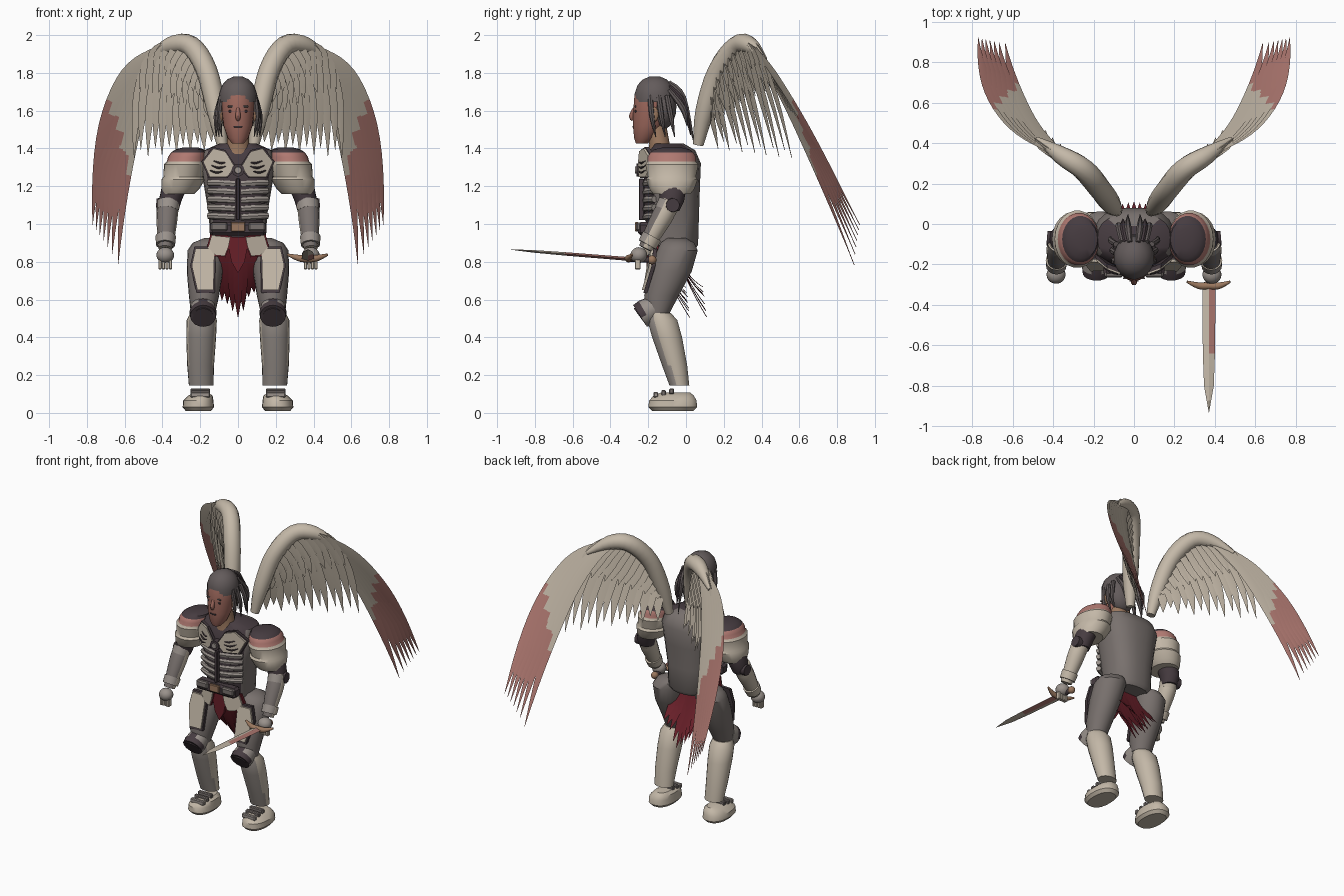
import bpy, bmesh, math, random
from mathutils import Vector as V

random.seed(4)
cube = bpy.data.objects.get("Cube")
if cube:
    bpy.data.objects.remove(cube, do_unlink=True)

def material(name, r, g, b):
    m = bpy.data.materials.new(name)
    m.use_nodes = True
    m.diffuse_color = (r, g, b, 1)
    m.node_tree.nodes["Principled BSDF"].inputs["Base Color"].default_value = (r, g, b, 1)
    return m

CREAM = material("cream", .55, .48, .39)
PINK = material("faded_pink", .43, .19, .165)
GREY = material("warm_grey", .19, .165, .155)
MID = material("pale_grey", .32, .285, .26)
DARK = material("dark_plum", .062, .045, .052)
RED = material("dark_red", .14, .014, .022)
SKIN = material("skin", .33, .135, .105)
TAN = material("tan", .33, .19, .115)
HAIR = material("hair", .125, .105, .105)

# ---- helpers ----
def finish(name, bm, mats, rule=None, angle=38):
    bmesh.ops.recalc_face_normals(bm, faces=bm.faces)
    for f in bm.faces:
        f.material_index = rule(f.calc_center_median(), f.normal) if rule else 0
    me = bpy.data.meshes.new(name)
    bm.to_mesh(me)
    bm.free()
    for m in mats:
        me.materials.append(m)
    ob = bpy.data.objects.new(name, me)
    bpy.context.collection.objects.link(ob)
    bpy.ops.object.select_all(action='DESELECT')
    ob.select_set(True)
    bpy.context.view_layer.objects.active = ob
    bpy.ops.object.shade_smooth_by_angle(angle=math.radians(angle))
    return ob

def skin(name, shells, mats, rule=None, angle=38):
    """Skin each list of rings into a closed shell."""
    bm = bmesh.new()
    for rings in shells:
        rows = [[bm.verts.new(p) for p in r] for r in rings]
        n = len(rows[0])
        for a, b in zip(rows, rows[1:]):
            for i in range(n):
                bm.faces.new((a[i], a[(i + 1) % n], b[(i + 1) % n], b[i]))
        bm.faces.new(rows[0])
        bm.faces.new(rows[-1])
    return finish(name, bm, mats, rule, angle)

def loft(name, rings, mats, rule=None, s=1, p=1.0, n=22):
    """Horizontal rings given as (z, x, y, rx, ry)."""
    def c(v):
        return math.copysign(abs(v) ** p, v)
    out = []
    for z, x, y, rx, ry in rings:
        a = [math.tau * i / n for i in range(n)]
        out.append([V((s * (x + rx * c(math.cos(t))), y + ry * c(math.sin(t)), z)) for t in a])
    return skin(name, [out], mats, rule)

def spline(pts, t):
    k = min(int(t * (len(pts) - 1)), len(pts) - 2)
    u = t * (len(pts) - 1) - k
    a, b, c, d = [V(pts[min(max(j, 0), len(pts) - 1)]) for j in range(k - 1, k + 3)]
    return .5 * (2 * b + (c - a) * u + (2 * a - 5 * b + 4 * c - d) * u ** 2 + (3 * b - a - 3 * c + d) * u ** 3)

def tube_rings(pts, ref, s=1, steps=12, n=10):
    """Rings along a path of (x, y, z, radius)."""
    out = []
    for k in range(steps + 1):
        q = spline(pts, k / steps)
        t = (spline(pts, min(1, (k + .5) / steps)) - spline(pts, max(0, (k - .5) / steps))).xyz.normalized()
        a = t.cross(V(ref)).normalized()
        b = t.cross(a)
        ring = [q.xyz + max(q.w, .001) * (a * math.cos(math.tau * i / n) + b * math.sin(math.tau * i / n)) for i in range(n)]
        out.append([V((s * v.x, v.y, v.z)) for v in ring])
    return out

def tube(name, pts, mats, ref=(0, 1, .1), s=1, rule=None, **kw):
    return skin(name, [tube_rings(pts, ref, s, **kw)], mats, rule)

def box(name, loc, size, mat, tilt=0):
    bm = bmesh.new()
    bmesh.ops.create_cube(bm, size=1)
    bmesh.ops.scale(bm, vec=size, verts=bm.verts)
    bmesh.ops.bevel(bm, geom=bm.edges[:], offset=min(size) * .2, segments=1, affect='EDGES')
    ob = finish(name, bm, [mat], angle=20)
    ob.location, ob.rotation_euler = loc, (tilt, 0, 0)
    return ob

def plate(name, pts, depth, mat, s=1, thick=.02):
    """Front plate from an (x, z) outline laid on the surface y = depth(x, z)."""
    rings = [[V((s * x, depth(x, z) - o, z)) for x, z in pts] for o in (0, thick)]
    return skin(name, [rings], [mat], angle=20)

def ball(name, loc, r, mat):
    x, y, z = loc
    rings = [(z + r[2] * math.sin(a), x, y, r[0] * math.cos(a), r[1] * math.cos(a))
             for a in [math.pi * (i / 10 - .5) * .98 for i in range(11)]]
    return loft(name, rings, [mat])

def chest(x, z):
    return -.075 - .15 * math.sqrt(max(0, 1 - (x / .215) ** 2))

def grow(pts, k):
    cx, cz = (sum(p[i] for p in pts) / len(pts) for i in (0, 1))
    return [(cx + (x - cx) * k, cz + (z - cz) * k) for x, z in pts]

# ---- torso and belt ----
loft("torso", [(.865, 0, -.06, .12, .11), (.89, 0, -.065, .145, .13), (1.05, 0, -.075, .155, .145),
     (1.2, 0, -.075, .18, .15), (1.32, 0, -.07, .2, .15), (1.39, 0, -.07, .18, .12), (1.425, 0, -.09, .1, .08)],
     [GREY, DARK], lambda c, n: 1 if (n.z > .5 and c.y < 0) or (n.y < -.5 and c.z > .9) else 0, p=.8)
for s, side in ((1, "left"), (-1, "right")):
    for i in range(5):
        z = 1.035 + i * .044
        pts = [(x, chest(x, z) + .012, z + .1 * x - .3 * x * x, .02 - .03 * abs(x - .08)) for x in (.015, .06, .11, .155)]
        tube(f"{side}_rib_plate_{i}", pts, [MID], ref=(0, .1, 1), s=s, steps=6, n=8)
    collar = [(.015, 1.3), (.06, 1.25), (.15, 1.25), (.185, 1.33), (.13, 1.4), (.07, 1.385)]
    plate(f"{side}_collar_trim", grow(collar, 1.1), lambda x, z: chest(x, z) - .004, DARK, s)
    plate(f"{side}_collar_plate", collar, lambda x, z: chest(x, z) - .012, CREAM, s)
    for i in range(3):
        tube(f"{side}_collar_slash_{i}", [(.05 + .015 * i, -.25, 1.33 - .025 * i, .002),
             (.09 + .012 * i, -.238, 1.322 - .025 * i, .006), (.13 + .01 * i, -.215, 1.335 - .025 * i, .002)], [DARK], s=s, steps=6, n=6)
box("chest_centre_strip", (0, -.235, 1.13), (.022, .03, .22), DARK)
tube("medallion", [(0, -.22, 1.285, .034), (0, -.262, 1.285, .034)], [DARK], ref=(0, 0, 1), steps=1, n=16)
tube("medallion_gem", [(0, -.25, 1.285, .02), (0, -.27, 1.285, .018)], [MID], ref=(0, 0, 1), steps=1, n=12)
box("belt", (0, -.22, .975), (.3, .07, .07), DARK)
box("belt_buckle", (0, -.26, .985), (.075, .02, .05), TAN)
for x in (-.1, .1):
    box("belt_pouch", (x, -.245, .985), (.09, .04, .045), GREY)

# ---- head and hair ----
loft("neck", [(1.37, 0, -.13, .075, .07), (1.42, 0, -.14, .06, .055), (1.53, 0, -.16, .055, .055)], [TAN])
loft("head", [(1.425, 0, -.235, .03, .03), (1.455, 0, -.22, .055, .055), (1.52, 0, -.2, .077, .082),
     (1.6, 0, -.18, .087, .1), (1.68, 0, -.172, .09, .102), (1.74, 0, -.165, .07, .08)], [SKIN])
loft("hair_cap", [(1.645, 0, -.165, .098, .108), (1.69, 0, -.165, .1, .108), (1.735, 0, -.165, .085, .093),
     (1.765, 0, -.165, .058, .065), (1.782, 0, -.165, .02, .025)], [HAIR])
ball("back_hair", (0, -.125, 1.62), (.094, .075, .12), HAIR)
tube("nose", [(0, -.272, 1.615, .008), (0, -.288, 1.57, .015), (0, -.28, 1.55, .008)], [SKIN], ref=(1, 0, 0), steps=4)
box("mouth", (0, -.279, 1.515), (.045, .009, .009), DARK)
for s, side in ((1, "left"), (-1, "right")):
    box(f"{side}_eye", (s * .036, -.267, 1.597), (.028, .009, .011), DARK)
    box(f"{side}_brow", (s * .036, -.268, 1.622), (.038, .009, .009), HAIR)
    ball(f"{side}_ear", (s * .09, -.17, 1.58), (.013, .025, .04), TAN)
    for i in range(3):
        tube(f"{side}_hair_lock_{i}", [(s * .088, -.19 + .045 * i, 1.68, .014), (s * (.1 + .008 * i), -.18 + .05 * i, 1.57, .014),
             (s * (.085 + .015 * i), -.16 + .05 * i, 1.46, .002)], [HAIR], steps=8, n=7)
    for i in range(3):
        tube(f"{side}_trailing_lock_{i}", [(s * (.02 + .02 * i), -.09, 1.75 - .02 * i, .012), (s * (.03 + .022 * i), -.015, 1.67 - .03 * i, .017),
             (s * (.03 + .025 * i), .045 - .02 * i, 1.42 + .05 * i, .002)], [DARK if i == 1 else HAIR], ref=(1, 0, 0), steps=8, n=7)

# ---- arms and legs ----
for s, side in ((1, "left"), (-1, "right")):
    def front_grey(c, n):
        return 1 if n.y < -.45 else 0
    loft(f"{side}_pauldron", [(1.16, .315, -.075, .085, .1), (1.185, .305, -.075, .1, .12), (1.235, .29, -.075, .115, .138),
         (1.25, .29, -.075, .105, .128), (1.315, .28, -.075, .112, .142), (1.33, .275, -.075, .102, .13),
         (1.355, .27, -.075, .1, .13), (1.378, .265, -.075, .09, .115), (1.395, .255, -.075, .075, .095), (1.405, .25, -.075, .04, .05)],
         [CREAM, PINK, DARK], lambda c, n: 2 if c.z > 1.38 else 1 if c.z > 1.332 else 0, s)
    loft(f"{side}_upper_arm", [(1.07, .365, -.085, .05, .05), (1.12, .36, -.075, .06, .065), (1.2, .335, -.07, .068, .075), (1.26, .31, -.07, .07, .075)], [DARK], s=s)
    tube(f"{side}_elbow_disc", [(.37, -.075, 1.1, .04), (.43, -.07, 1.1, .036)], [DARK], s=s, steps=1, n=14)
    tube(f"{side}_forearm", [(.37, -.085, 1.12, .05), (.375, -.12, 1.05, .057), (.38, -.175, .95, .048), (.385, -.215, .87, .036)],
         [CREAM, GREY], s=s, rule=front_grey, ref=(1, 0, 0), n=16)
    for name, a, b, r in (("elbow_cuff", (.368, -.088, 1.115), (.373, -.11, 1.07), .06), ("wrist_cuff", (.382, -.18, .935), (.384, -.205, .89), .054)):
        tube(f"{side}_{name}", [(*a, r), (*b, r - .003)], [CREAM, MID], s=s, rule=front_grey, ref=(1, 0, 0), steps=2, n=16)
    ball(f"{side}_hand", (s * .385, -.25, .835), (.047, .045, .042), MID)
    for i in range(4):
        box(f"{side}_finger_{i}", (s * (.358 + .018 * i), -.255, .79), (.017, .03, .06), CREAM)
    loft(f"{side}_thigh", [(.53, .185, -.15, .065, .065), (.62, .18, -.13, .08, .092), (.75, .175, -.08, .096, .112),
         (.86, .165, -.045, .102, .108), (.9, .15, -.045, .09, .09), (.925, .13, -.05, .05, .05)], [GREY], s=s)
    thigh_pts = [(.125, .84), (.15, .87), (.225, .87), (.245, .78), (.215, .65), (.13, .65)]
    def thigh_front(x, z):
        return -.165 - .2 * (.87 - z) + 4 * (x - .18) ** 2
    plate(f"{side}_thigh_trim", grow(thigh_pts, 1.13), thigh_front, DARK, s)
    plate(f"{side}_thigh_plate", thigh_pts, lambda x, z: thigh_front(x, z) - .01, CREAM, s)
    loft(f"{side}_shin", [(.145, .195, -.035, .065, .053), (.25, .198, -.06, .071, .067), (.4, .195, -.1, .079, .08),
         (.49, .192, -.125, .08, .08), (.53, .188, -.14, .065, .06)], [CREAM, MID], front_grey, s)
    tube(f"{side}_knee_guard", [(.185, -.17, .555, .066), (.185, -.215, .53, .072), (.185, -.243, .513, .068), (.185, -.244, .512, .052), (.185, -.235, .52, .05)],
         [MID, DARK], s=s, ref=(1, 0, 0), steps=4, n=18, rule=lambda c, n: 1 if c.y < -.225 else 0)
    # foot with instep straps
    loft(f"{side}_foot", [(.01, .21, -.07, .066, .11), (.03, .21, -.07, .083, .13), (.065, .21, -.07, .08, .127),
         (.09, .2, -.065, .066, .108), (.107, .195, -.055, .04, .08)], [CREAM], s=s, p=.85)
    for i in range(3):
        box(f"{side}_foot_strap_{i}", (s * .2, -.16 + .042 * i, .096 + .009 * i), (.105, .026, .03), GREY if i else MID)
    # tassets
    tasset = [(.04, .93), (.14, .94), (.16, .87), (.12, .835), (.07, .83), (.05, .88)]
    plate(f"{side}_tasset_trim", grow(tasset, 1.12), lambda x, z: -.2 + x * x * 2, RED, s)
    plate(f"{side}_tasset", tasset, lambda x, z: -.21 + x * x * 2, CREAM, s)

# ---- ragged loincloth ----
def blade_rings(root, ctrl, tip, w, normal, upto=1.0, off=0.0, steps=9, s=1):
    """Flat pointed feather along a quadratic curve."""
    a, b, c, nrm = V(root), V(ctrl), V(tip), V(normal).normalized()
    out = []
    for k in range(steps + 1):
        f = k / steps
        t = f * upto
        q = a * (1 - t) ** 2 + b * 2 * t * (1 - t) + c * t * t + nrm * off
        side = nrm.cross((b - a) * (1 - t) + (c - b) * t).normalized()
        h = w * min(1, .55 + f * 1.5) * (1 - max(0, (f - .6) / .4) ** 1.6) + .0008
        out.append([V((s * v.x, v.y, v.z)) for v in (q - side * h, q - nrm * .002, q + side * h, q + nrm * .002)])
    return out

rags = []
for row in range(2):
    for i in range(9):
        x = (i - 4) * .027
        z = .5 + abs(x) * 1.1 + random.uniform(0, .06)
        rags.append(blade_rings((x * .8, -.17 + .1 * row, .92), (x, -.13 + .1 * row, .74), (x * 1.05, .02 + .09 * row - abs(x) * .2, z), .024, (.05, -1, -.2)))
skin("ragged_loincloth", rags, [RED])
plate("front_cloth", [(-.06, .93), (.06, .93), (.035, .8), (0, .74), (-.035, .8)], lambda x, z: -.19, RED)

# ---- sword ----
cut = [(-.305, .033, .01), (-.64, .03, .009), (-.8, .024, .007), (-.93, .001, .001)]
skin("sword_blade", [[[V((.37 + dx * w, y, .815 - (y + .305) * .08 + dz * h)) for dx, dz in ((1, 0), (0, 1), (-1, 0), (0, -1))]
     for y, w, h in cut]], [CREAM, PINK], lambda c, n: 1 if c.x > .37 and c.y > -.65 else 0, angle=10)
tube("sword_guard", [(.262, -.285, .838, .006), (.32, -.305, .82, .017), (.37, -.305, .815, .019), (.42, -.305, .82, .017), (.475, -.285, .838, .006)], [TAN])
tube("sword_grip", [(.37, -.3, .815, .016), (.37, -.19, .81, .016)], [DARK], ref=(0, 0, 1), steps=2)
ball("sword_pommel", (.37, -.18, .81), (.024, .024, .024), TAN)

# ---- wings ----
NRM = V((.4, -.9, -.35)).normalized()
ARM = [(.085, .065, 1.42, .028), (.115, .1, 1.6, .05), (.165, .17, 1.81, .056), (.25, .27, 1.942, .055), (.36, .34, 1.945, .045), (.48, .42, 1.87, .012)]
def mix(a, b, t):
    return a + (b - a) * t
for s, side in ((1, "left"), (-1, "right")):
    tube(f"{side}_wing_arm", ARM, [CREAM], ref=NRM, s=s, steps=20, n=12)
    flight, coverts = [], []
    for i in range(13):
        u = i / 12
        root = spline(ARM, mix(.25, .78, u)).xyz
        tip = V((mix(.1, .55, u), mix(.17, .56, u), 1.35 + .04 * (i % 2) + .05 * (1 - u)))
        ctrl = V((mix(.13, .55, u), mix(.13, .43, u), mix(1.6, 1.92, u)))
        flight.append(blade_rings(root, ctrl, tip, .032, NRM, off=.003 * (i % 3), s=s))
        for upto, off in ((.6, .012), (.6, -.012), (.38, .02)):
            coverts.append(blade_rings(root, ctrl, tip, .034, NRM, upto, off + .002 * (i % 2), 6, s))
    skin(f"{side}_secondary_feathers", flight, [CREAM])
    skin(f"{side}_covert_feathers", coverts, [CREAM])
    primaries = []
    for i in range(7):
        u = i / 6
        root = spline(ARM, mix(.7, .88, u)).xyz
        tip = V((mix(.64, .765, u ** .8), mix(.88, .93, u), mix(.78, 1.0, u ** .75)))
        ctrl = V((mix(.58, .73, u), mix(.46, .49, u), mix(1.86, 1.84, u)))
        primaries.append(blade_rings(root, ctrl, tip, .036, NRM, off=.004 * i - .012, steps=16, s=s))
    skin(f"{side}_primary_feathers", primaries, [CREAM, PINK],
         lambda c, n: 1 if c.z < 1.33 + (abs(c.x) - .58) * 3 else 0)
